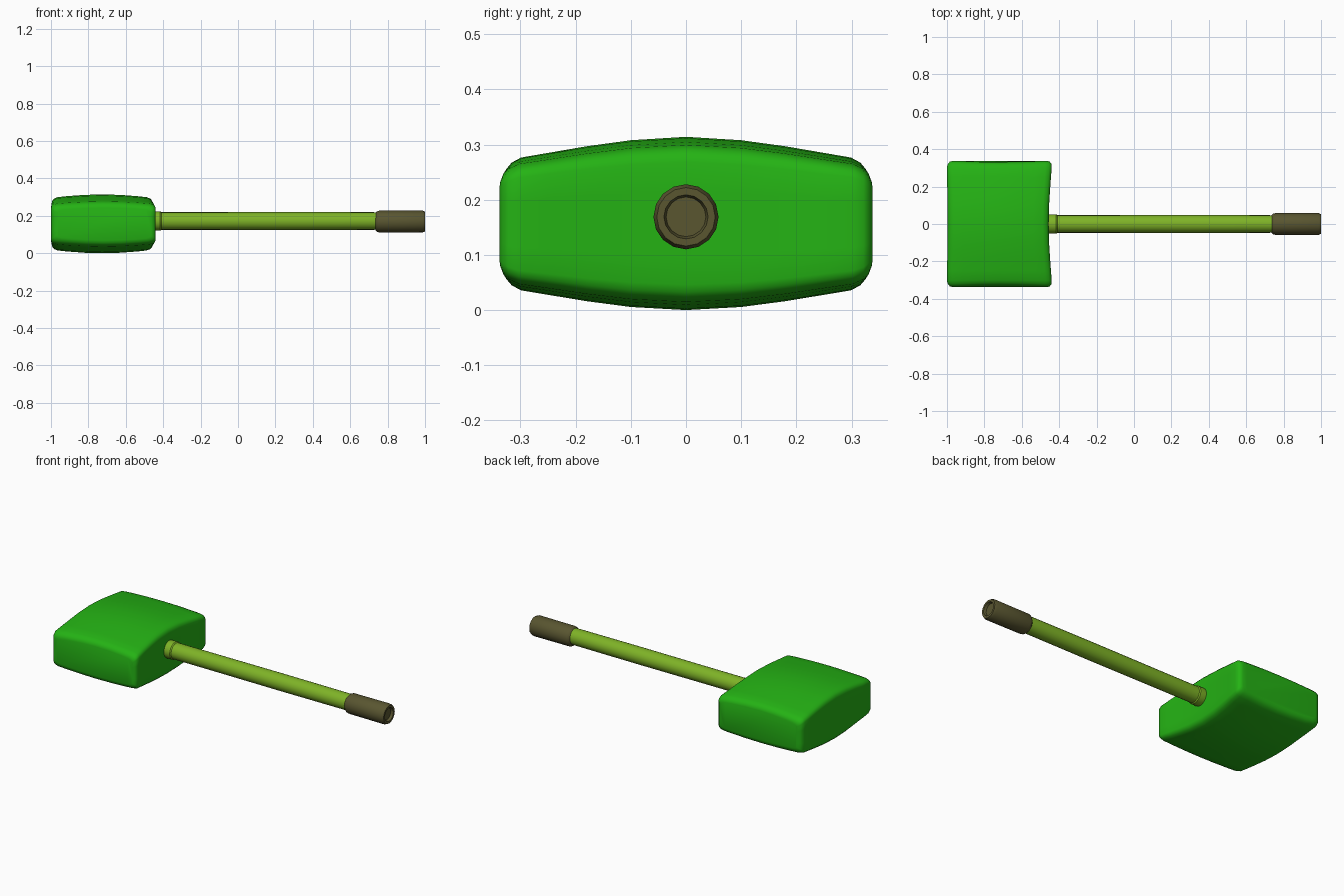
import bpy, bmesh, math

if "Cube" in bpy.data.objects:
    bpy.data.objects.remove(bpy.data.objects["Cube"])


def material(name, rgb):
    m = bpy.data.materials.new(name)
    m.diffuse_color = (*rgb, 1)
    m.use_nodes = True
    m.node_tree.nodes["Principled BSDF"].inputs["Base Color"].default_value = m.diffuse_color
    return m


GREEN = material("head_green", (0.018, 0.45, 0.007))
OLIVE = material("shaft_yellow_green", (0.21, 0.45, 0.02))
BROWN = material("grip_brown", (0.10, 0.092, 0.03))


def loft(name, rings, mat, angle):
    """Skin closed rings of points and cap both ends."""
    bm = bmesh.new()
    loops = [[bm.verts.new(p) for p in r] for r in rings]
    n = len(loops[0])
    for a, b in zip(loops, loops[1:]):
        for i in range(n):
            j = (i + 1) % n
            bm.faces.new((a[i], a[j], b[j], b[i]))
    bm.faces.new(loops[0])
    bm.faces.new(loops[-1])
    bmesh.ops.recalc_face_normals(bm, faces=bm.faces)
    me = bpy.data.meshes.new(name)
    bm.to_mesh(me)
    bm.free()
    me.materials.append(mat)
    ob = bpy.data.objects.new(name, me)
    bpy.context.collection.objects.link(ob)
    bpy.context.view_layer.objects.active = ob
    for o in bpy.context.selected_objects:
        o.select_set(False)
    ob.select_set(True)
    bpy.ops.object.shade_smooth_by_angle(angle=math.radians(angle))
    return ob


def lathe(name, profile, mat, sides, z):
    """Turn an (x, radius) profile about the shaft axis."""
    rings = [[(x, r * math.cos(2 * math.pi * i / sides),
               z + r * math.sin(2 * math.pi * i / sides)) for i in range(sides)]
             for x, r in profile]
    return loft(name, rings, mat, 35)


# Mallet head: crowned cross-sections (u across, f of half height) lofted along y
quarter = [(1, 0.35), (1, 0.70), (0.985, 0.79), (0.95, 0.86), (0.88, 0.905),
           (0.7, 0.94), (0.35, 0.985), (0, 1)]
upper = quarter + [(-u, f) for u, f in quarter[-2::-1]]
section = upper + [(-u, -f) for u, f in upper]

# y, half height, left x, right x
half = [(0.338, 0.086, -0.965, -0.465), (0.333, 0.100, -0.985, -0.450),
        (0.322, 0.111, -0.995, -0.442), (0.303, 0.120, -1.0, -0.440),
        (0.25, 0.128, -1.0, -0.444), (0.18, 0.139, -0.998, -0.449),
        (0.10, 0.149, -0.997, -0.454)]
stations = ([(-y, h, a, b) for y, h, a, b in half]
            + [(0, 0.154, -0.996, -0.456)] + half[::-1])
rings = []
for y, h, a, b in stations:
    dish = 1 - 0.025 * (abs(y) / 0.338) ** 6   # striking faces sag slightly
    rings.append([((a + b) / 2 + u * (b - a) / 2,
                   y * (dish + 0.025 * u * u * (abs(y) / 0.338) ** 6),
                   0.156 + f * h + (0.004 if f > 0 else -0.002) * (1 - abs(y) / 0.338))
                  for u, f in section])
loft("mallet_head", rings, GREEN, 40)

# Shaft with a grooved collar where it enters the head
lathe("shaft", [(-0.50, 0.046), (-0.446, 0.052), (-0.416, 0.052), (-0.410, 0.047),
                (-0.2, 0.047), (0.3, 0.048), (0.725, 0.047), (0.77, 0.044)],
      OLIVE, 20, 0.172)

# Grip with a shallow recess in its end
lathe("grip", [(0.735, 0.046), (0.744, 0.055), (0.755, 0.058), (0.985, 0.059),
               (1.0, 0.053), (1.0, 0.040), (0.985, 0.036)],
      BROWN, 16, 0.169)
